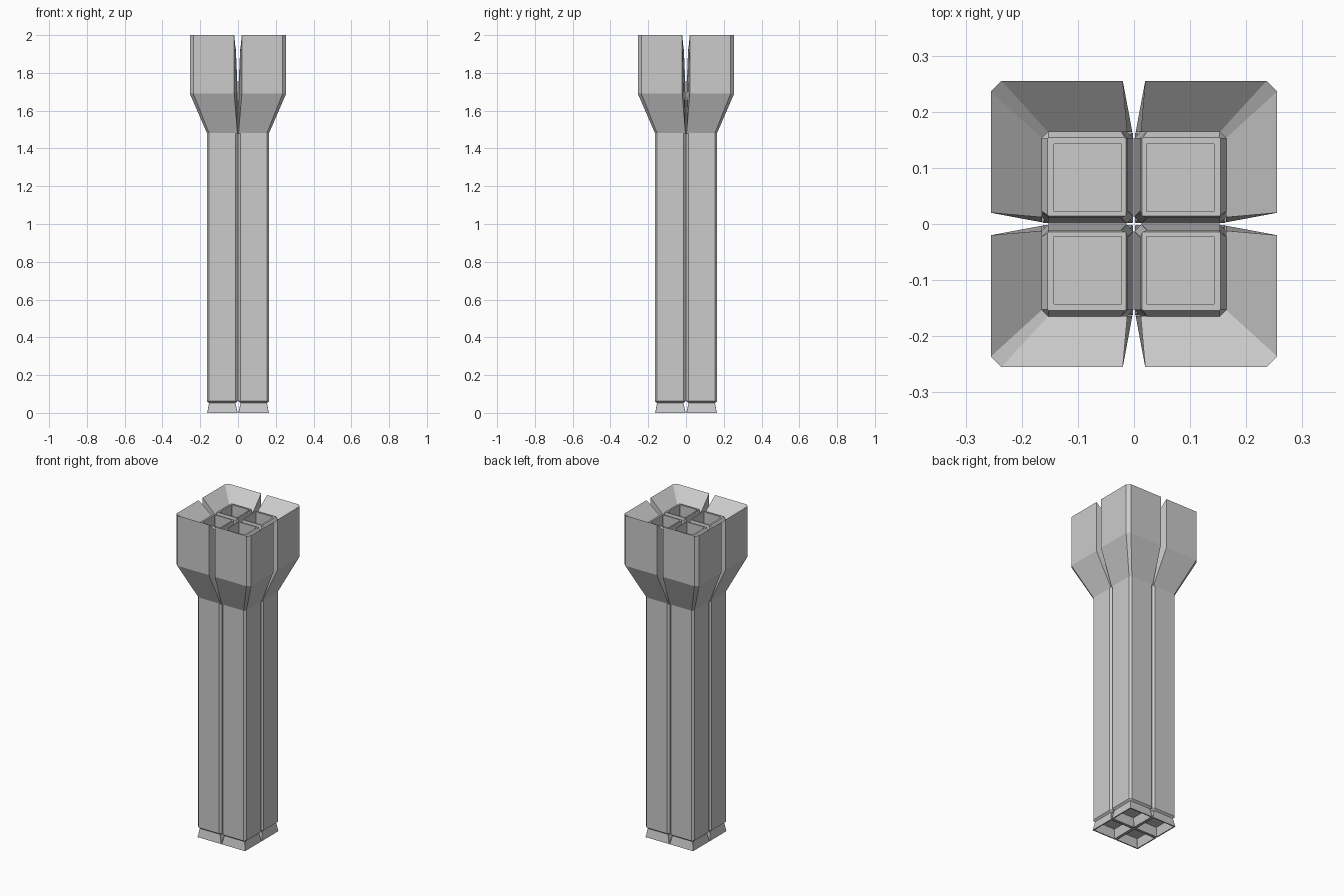
import bpy, bmesh

if "Cube" in bpy.data.objects:
    bpy.data.objects.remove(bpy.data.objects["Cube"])


def octagon(lo, hi, c, z):
    # chamfered square in the +x +y quadrant
    return [(lo + c, lo, z), (hi - c, lo, z), (hi, lo + c, z), (hi, hi - c, z),
            (hi - c, hi, z), (lo + c, hi, z), (lo, hi - c, z), (lo, lo + c, z)]


def loft(name, rings, caps=True):
    bm = bmesh.new()
    vs = [[bm.verts.new(p) for p in r] for r in rings]
    n = len(rings[0])
    for a, b in zip(vs, vs[1:]):
        for i in range(n):
            j = (i + 1) % n
            bm.faces.new((a[i], a[j], b[j], b[i]))
    if caps:
        bm.faces.new(vs[0][::-1])
        bm.faces.new(vs[-1])
    bmesh.ops.recalc_face_normals(bm, faces=bm.faces)
    me = bpy.data.meshes.new(name)
    bm.to_mesh(me)
    bm.free()
    ob = bpy.data.objects.new(name, me)
    bpy.context.collection.objects.link(ob)
    # repeat the quadrant four times
    m = ob.modifiers.new("Mirror", 'MIRROR')
    m.use_axis = (True, True, False)
    m.use_mirror_merge = False
    return ob


# square tubes: bevelled neck, shaft, inward leaning top, rim and bore
loft("square_tubes", [
    octagon(0.013, 0.153, 0.002, 0.052),
    octagon(0.001, 0.165, 0.012, 0.062),
    octagon(0.001, 0.165, 0.012, 1.69),
    octagon(0.011, 0.165, 0.012, 1.92),
    octagon(0.014, 0.154, 0.002, 1.94),
    octagon(0.022, 0.143, 0.001, 1.94),
    octagon(0.022, 0.143, 0.001, 1.55)])

# flared feet with a recess underneath
loft("feet", [
    octagon(0.014, 0.153, 0.001, 0.055),
    octagon(0.002, 0.163, 0.001, 0.0),
    octagon(0.009, 0.156, 0.001, 0.0),
    octagon(0.022, 0.143, 0.001, 0.05)])


# funnel collar: one profile swept round the outer corner of the quadrant
def station(outer, top, low):
    return [(*low, 1.48), (*outer, 1.69), (*outer, 2.0), (*top, 1.92)]


half = [station((0.02, 0.255), (0.012, 0.164), (0.003, 0.164)),
        station((0.236, 0.255), (0.153, 0.164), (0.153, 0.164))]
other = [[(y, x, z) for x, y, z in s] for s in reversed(half)]
loft("funnel_collar", half + other)
